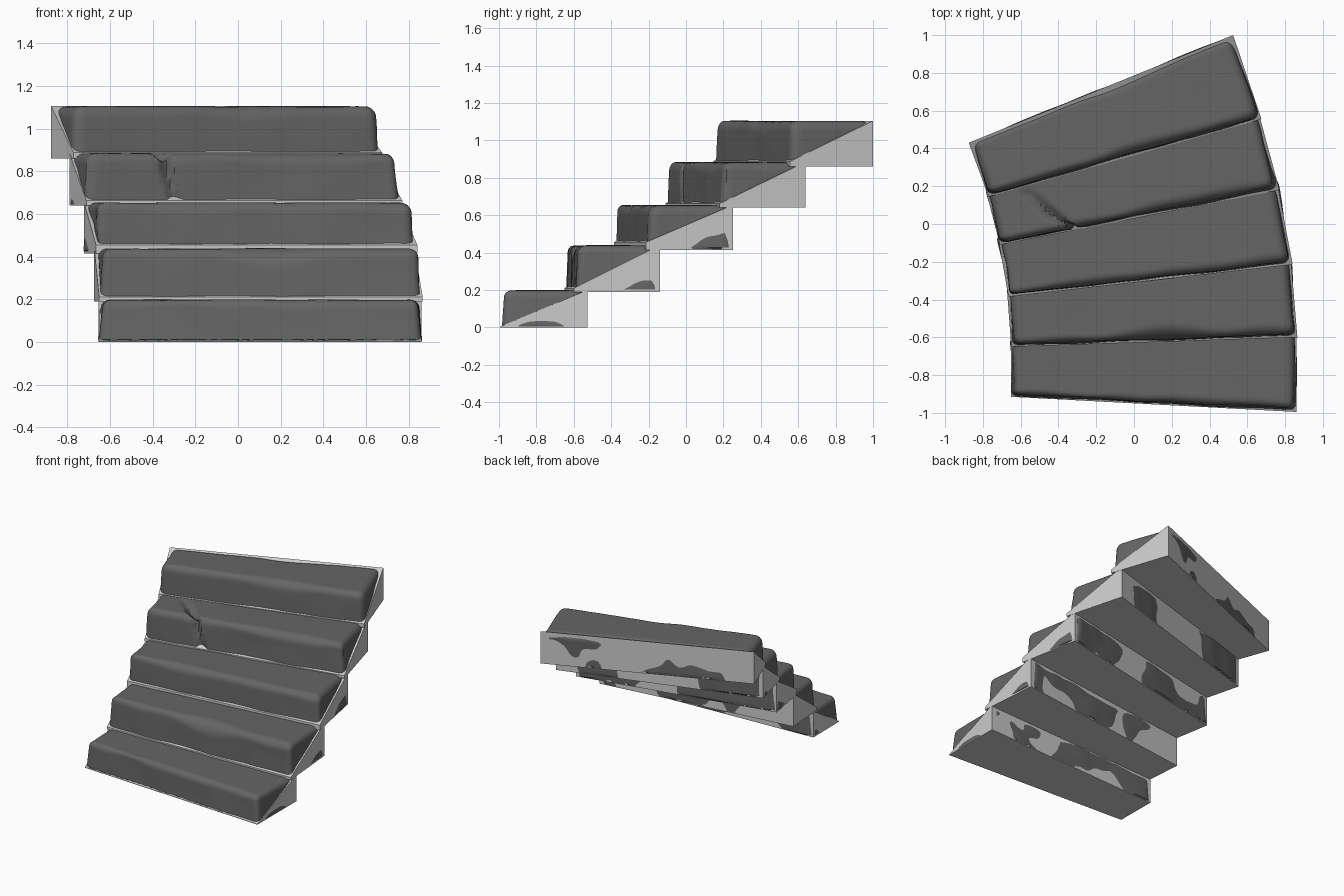
import bpy, bmesh, math
from mathutils import Vector, noise

if "Cube" in bpy.data.objects:
    bpy.data.objects.remove(bpy.data.objects["Cube"])

# Plan lines of the step edges: left end -> right end
LINES = [((-0.65, -0.915), (0.86, -0.995)), ((-0.65, -0.65), (0.865, -0.60)),
         ((-0.665, -0.385), (0.84, -0.215)), ((-0.71, -0.11), (0.77, 0.18)),
         ((-0.77, 0.145), (0.675, 0.555)), ((-0.875, 0.43), (0.525, 1.0))]
LINES = [(Vector(a), Vector(b)) for a, b in LINES]
BOTTOM = [0.0, 0.19, 0.415, 0.64, 0.86]
TOP = [0.20, 0.44, 0.655, 0.885, 1.105]
LIP = [0.004, 0.02, 0.04, 0.022, 0.027]
# Worn hollows in each front edge: (position along step, half width, depth)
CHIPS = [[(0.75, 0.15, 0.01)], [(0.55, 0.13, 0.05), (0.9, 0.08, 0.02)],
         [(0.3, 0.2, 0.015)], [(0.75, 0.15, 0.015)], [(0.55, 0.12, 0.02)]]
ROUND = [0.035, 0.045, 0.042, 0.045, 0.045]

stone_mat = bpy.data.materials.new("dark_stone")
stone_mat.diffuse_color = (0.13, 0.13, 0.13, 1)
stone_mat.use_nodes = True
stone_mat.node_tree.nodes["Principled BSDF"].inputs["Base Color"].default_value = stone_mat.diffuse_color


def footprint(i):
    front = LINES[i]
    if i == 4:
        return front, LINES[5]
    n, m = LINES[i + 1], LINES[i + 2]
    return front, tuple(n[k].lerp(m[k], 0.19) for k in (0, 1))


def finish(name, bm, mat=None):
    bmesh.ops.recalc_face_normals(bm, faces=bm.faces)
    me = bpy.data.meshes.new(name)
    bm.to_mesh(me)
    bm.free()
    ob = bpy.data.objects.new(name, me)
    bpy.context.collection.objects.link(ob)
    if mat:
        me.materials.append(mat)
    return ob


def support(i):
    """Wedge under the stone: low front lip, sloped top, upright back."""
    front, back = footprint(i)
    bm = bmesh.new()
    rings = []
    for k in (0, 1):
        f, b = front[k], back[k]
        rings.append([bm.verts.new((p.x, p.y, z)) for p, z in (
            (f, BOTTOM[i]), (b, BOTTOM[i]), (b, TOP[i]), (f, BOTTOM[i] + LIP[i]))])
    bm.faces.new(rings[0])
    bm.faces.new(rings[1])
    for j in range(4):
        n = (j + 1) % 4
        bm.faces.new((rings[0][j], rings[0][n], rings[1][n], rings[1][j]))
    finish(f"step_support_{i + 1}", bm)


def seg_dist(p, a, b):
    t = max(0, min(1, (p - a).dot(b - a) / (b - a).length_squared))
    return (p - a - (b - a) * t).length


CRACK = [Vector(p) for p in ((-0.57, 0.16, 0.885), (-0.45, 0.07, 0.885),
         (-0.40, 0.02, 0.885), (-0.34, -0.02, 0.86), (-0.33, -0.04, 0.76), (-0.28, -0.04, 0.65))]


def stone(i):
    """Worn block: gridded box, rounded by a varying radius, bent onto the plan."""
    front, back = footprint(i)
    L, D, H = 1.5, 0.42, TOP[i] - BOTTOM[i]
    size = Vector((L, D, H))
    bm = bmesh.new()
    bmesh.ops.create_cube(bm, size=1)
    for v in bm.verts:
        v.co = Vector((v.co[a] + 0.5) * size[a] for a in range(3))
    for axis, count in ((0, 90), (1, 30), (2, 18)):
        nrm = Vector((axis == 0, axis == 1, axis == 2))
        for j in range(1, count):
            bmesh.ops.bisect_plane(bm, geom=bm.verts[:] + bm.edges[:] + bm.faces[:],
                                   plane_co=nrm * size[axis] * j / count, plane_no=nrm)
    bm.normal_update()
    for v in bm.verts:
        p = v.co.copy()
        u = p.x / L
        seed = Vector((0, 0, i * 7.3))
        chip = sum(d * math.exp(-((u - c) / w) ** 2) for c, w, d in CHIPS[i])
        r = ROUND[i] + 0.016 * noise.noise(Vector((p.x * 4, 0, 0)) + seed) + chip
        q = Vector((min(max(p.x, r), L - r), min(max(p.y, r), D - r), min(p.z, H - r)))
        d = p - q
        nrm = Vector((0, 0, -1)) if p.z < 1e-5 else d.normalized()
        if d.length > r:
            p = q + nrm * r
        # gentle lean of front and ends, then broad weathering
        h = p.z / H
        p.x += (0.5 - u) * 0.035 * h
        p.y += (1 - p.y / D) * (0.007 + 0.012 * h)
        wob = noise.noise(p * 3.2 + seed) * 0.014 + noise.noise(p * 8 + seed) * 0.004
        if v.co.z > 1e-5:
            amp = 1 - 0.75 * max(nrm.z, 0)
            if nrm.y < -0.5:
                amp *= 0.5
            p += nrm * (wob * amp - 0.002 * max(nrm.z, 0))
        s, t = p.x / L, p.y / D
        xy = front[0].lerp(front[1], s).lerp(back[0].lerp(back[1], s), t)
        v.co = Vector((xy.x, xy.y, BOTTOM[i] + max(p.z, 0.004)))
    # split running over the fourth step
    if i == 3:
        bm.normal_update()
        moves = []
        for v in bm.verts:
            jit = noise.noise_vector(v.co * 14) * 0.012
            dist = min(seg_dist(v.co + jit, a, b) for a, b in zip(CRACK, CRACK[1:]))
            fade = min(1, max(0.15, (v.co.x + 0.62) / 0.2))
            k = max(0, 1 - dist / 0.035)
            moves.append((v, v.normal * (0.045 * k * fade)))
        for v, m in moves:
            v.co -= m
    ob = finish(f"stone_step_{i + 1}", bm, stone_mat)
    bpy.ops.object.select_all(action='DESELECT')
    ob.select_set(True)
    bpy.context.view_layer.objects.active = ob
    bpy.ops.object.shade_smooth_by_angle(angle=math.radians(35))


for i in range(5):
    support(i)
    stone(i)
